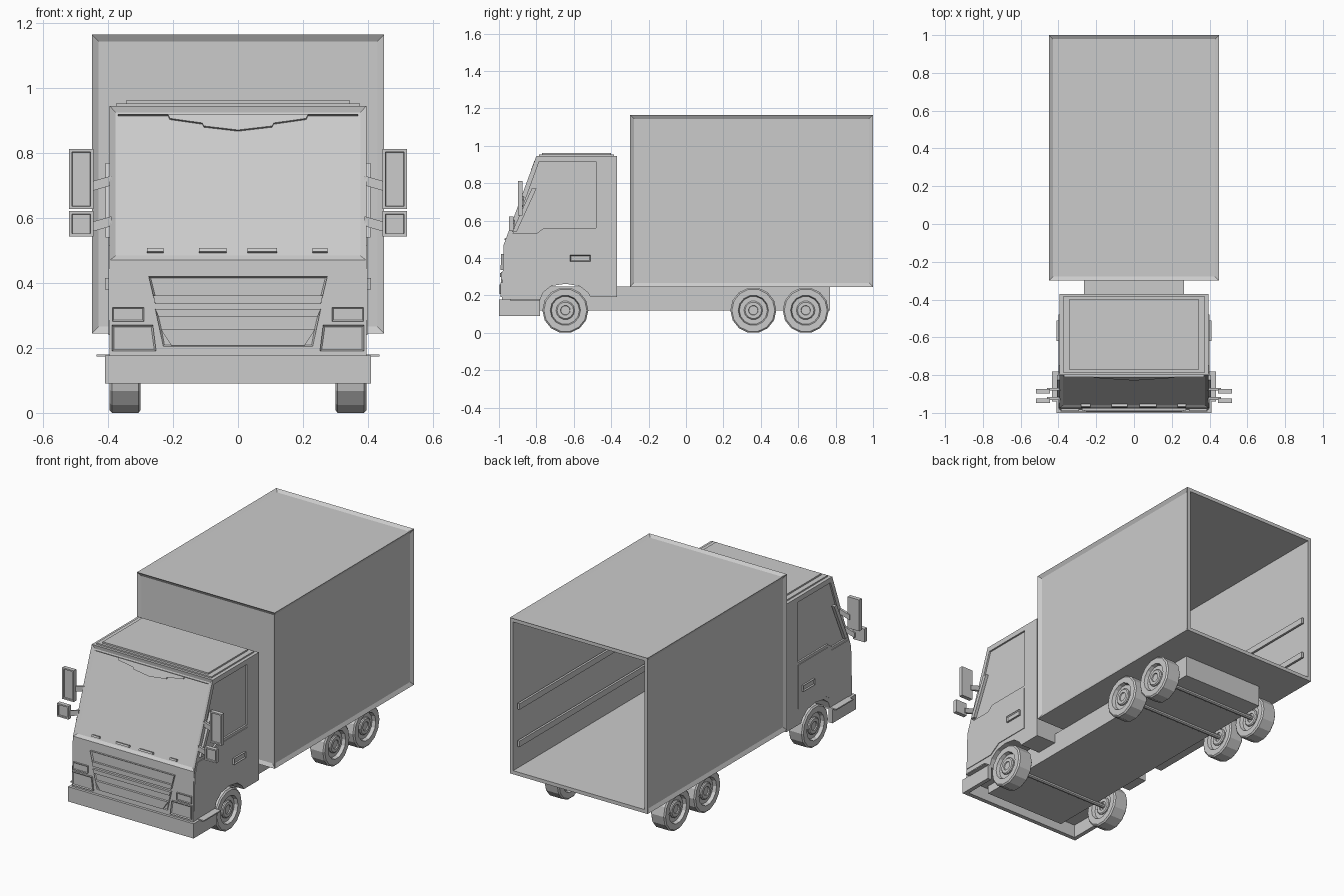
import bpy, bmesh, math
from mathutils import Matrix

if "Cube" in bpy.data.objects:
    bpy.data.objects.remove(bpy.data.objects["Cube"])

# Local frames: profile (x, y) plus extrusion direction z
SIDE = Matrix(((0, 0, 1, 0), (1, 0, 0, 0), (0, 1, 0, 0), (0, 0, 0, 1)))    # (y, z) extruded in +x
FRONT = Matrix(((1, 0, 0, 0), (0, 0, -1, 0), (0, 1, 0, 0), (0, 0, 0, 1)))  # (x, z) extruded in -y
TOP = Matrix.Identity(4)                                                   # (x, y) extruded in +z
L = math.hypot(.175, .475)
c, s = .475 / L, .175 / L
GLASS = Matrix(((1, 0, 0, 0), (0, s, -c, -.975), (0, c, s, .47), (0, 0, 0, 1)))  # windscreen plane


def finish(name, bm, mirror=False):
    bmesh.ops.recalc_face_normals(bm, faces=bm.faces)
    me = bpy.data.meshes.new(name)
    bm.to_mesh(me)
    bm.free()
    ob = bpy.data.objects.new(name, me)
    bpy.context.collection.objects.link(ob)
    if mirror:
        ob.modifiers.new("mirror", 'MIRROR')
    return ob


def prism_bm(pts, frame, lo, hi, insets=(), both=False):
    bm = bmesh.new()
    base = bm.faces.new([bm.verts.new((x, y, lo)) for x, y in pts])
    ext = bmesh.ops.extrude_face_region(bm, geom=[base], use_keep_orig=True)
    for v in [g for g in ext['geom'] if isinstance(g, bmesh.types.BMVert)]:
        v.co.z = hi
    cap = [g for g in ext['geom'] if isinstance(g, bmesh.types.BMFace)][0]
    bmesh.ops.recalc_face_normals(bm, faces=bm.faces)
    for f in ([cap, base] if both else [cap]):
        for t, d in insets:
            bmesh.ops.inset_region(bm, faces=[f], thickness=t, depth=d)
    bmesh.ops.transform(bm, matrix=frame, verts=bm.verts)
    return bm


def prism(name, pts, frame, lo, hi, insets=(), mirror=False, both=False):
    return finish(name, prism_bm(pts, frame, lo, hi, insets, both), mirror)


def rect(x0, x1, y0, y1):
    return [(x0, y0), (x1, y0), (x1, y1), (x0, y1)]


def box(name, x0, x1, y0, y1, z0, z1, mirror=False):
    return prism(name, rect(x0, x1, y0, y1), TOP, z0, z1, mirror=mirror)


def ring(cy, cz, r, n):
    return [(cy + r * math.sin((i + .5) * math.tau / n), cz - r * math.cos((i + .5) * math.tau / n))
            for i in range(n)]


def sym(half):
    return half + [(-x, y) for x, y in reversed(half) if abs(x) > 1e-6]


# Cargo box: framed panels outside, open and hollow at the rear
bm = prism_bm(rect(-.45, .45, -.30, 1.0), TOP, .245, 1.165)
bm.normal_update()
rear = [f for f in bm.faces if f.normal.y > .9]
panels = [f for f in bm.faces if f.normal.y < .9 and f.normal.z > -.9]
bmesh.ops.inset_individual(bm, faces=panels, thickness=.03, depth=-.012)
bmesh.ops.inset_region(bm, faces=rear, thickness=.03)
hole = bmesh.ops.extrude_face_region(bm, geom=rear)
bmesh.ops.translate(bm, vec=(0, -1.27, 0),
                    verts=[g for g in hole['geom'] if isinstance(g, bmesh.types.BMVert)])
bmesh.ops.delete(bm, geom=[f for f in rear if f.is_valid], context='FACES')
finish("cargo_box", bm)
for i, z in enumerate((.40, .62)):
    box(f"cargo_rail_{i}", .408, .421, -.27, .97, z, z + .035, mirror=True)

# Chassis
box("chassis", -.265, .265, -.95, .77, .12, .247)

# Cab body with wheel arch and recessed windscreen
profile = [(-.37, .19), (-.37, .945), (-.80, .945), (-.975, .47), (-.985, .175), (-.78, .175),
           (-.765, .215), (-.72, .25), (-.645, .262), (-.57, .25), (-.525, .215), (-.51, .19)]
bm = prism_bm(profile, SIDE, -.395, .395)
bm.normal_update()
screen = [f for f in bm.faces if f.normal.y < -.5 and f.normal.z > .2]
bmesh.ops.inset_region(bm, faces=screen, thickness=.026, depth=-.01)
cab = finish("cab", bm)

# Side windows cut slightly into the cab
window = [(-.48, .915), (-.785, .915), (-.925, .53), (-.80, .53), (-.76, .56), (-.48, .56)]
for sx in (-1, 1):
    cutter = prism("window_cutter", window, SIDE, sx * .385, sx * .45)
    cutter.hide_render = True
    cutter.hide_set(True)
    m = cab.modifiers.new("window", 'BOOLEAN')
    m.operation, m.solver, m.object = 'DIFFERENCE', 'EXACT', cutter

# Doors, handles and roof panel
prism("door", [(-.48, .545), (-.75, .545), (-.79, .515), (-.95, .515), (-.972, .44), (-.978, .24),
               (-.77, .24), (-.70, .285), (-.48, .285)], SIDE, .39, .399, mirror=True)
prism("door_handle", rect(-.62, -.51, .38, .415), SIDE, .395, .41, [(.008, -.006)], mirror=True)
box("roof_panel", -.375, .375, -.785, -.385, .94, .953)
box("roof_panel_top", -.345, .345, -.77, -.40, .95, .962)

# Sun visor and wipers on the windscreen
prism("sun_visor", sym([(.37, .479), (.37, .477), (.215, .477), (.21, .465), (.11, .45), (.105, .44),
                        (0, .427)])[:-1] + [(-.37, .479)], GLASS, -.011, .001)
for x0, x1 in ((.03, .12), (.23, .275)):
    prism("wiper_right", rect(x0, x1, .027, .038), GLASS, -.012, .006)
for x0, x1 in ((-.28, -.23), (-.12, -.035)):
    prism("wiper_left", rect(x0, x1, .027, .038), GLASS, -.012, .006)

# Grille and headlights
prism("upper_grille", sym([(.275, .42), (.255, .335)]), FRONT, .965, .988, [(.008, -.008)])
prism("upper_grille_bar", sym([(.261, .362), (.255, .335)]), FRONT, .965, .992)
prism("lower_grille", sym([(.255, .32), (.23, .205)]), FRONT, .965, .988, [(.008, -.006)])
prism("lower_grille_bar", sym([(.255, .32), (.245, .297)]), FRONT, .965, .994)
prism("lower_grille_slat", sym([(.238, .258), (.205, .207)]), FRONT, .965, .996)
prism("headlight", [(.252, .19), (.388, .19), (.388, .27), (.262, .27)], FRONT, .965, .993,
      [(.008, -.005)], mirror=True)
prism("indicator", rect(.29, .387, .282, .325), FRONT, .965, .99, [(.006, -.004)], mirror=True)

# Hollow U-shaped bumper with side steps
prism("bumper", [(-.41, -.78), (-.41, -1), (.41, -1), (.41, -.78),
                 (.385, -.78), (.385, -.975), (-.385, -.975), (-.385, -.78)], TOP, .09, .177)
box("bumper_top", -.41, .41, -1.0, -.78, .168, .177)
box("side_step", .39, .435, -.94, -.78, .173, .18, mirror=True)

# Mirrors with brackets and arms
for name, y, z0, z1, za in (("upper_mirror", .885, .627, .812, .70), ("lower_mirror", .935, .543, .621, .575)):
    prism(name, rect(.445, .52, z0, z1), FRONT, y - .012, y + .012, [(.012, 0), (.002, -.006)], mirror=True)
    prism(name + "_arm", [(.39, za), (.46, za - .02), (.46, za + .01), (.39, za + .03)],
          FRONT, y - .018, y - .004, mirror=True)
prism("mirror_bracket", [(-.80, .77), (-.825, .77), (-.93, .54), (-.905, .54)], SIDE, .39, .408, mirror=True)

# Wheels, hubs and axles
for i, y in enumerate((-.645, .36, .64)):
    prism(f"wheel_{i}", ring(y, .12, .123, 14), SIDE, .307, .388,
          [(.008, .007), (.034, 0), (.006, -.02)], mirror=True, both=True)
    prism(f"hub_{i}", ring(y, .12, .05, 14), SIDE, .315, .382, [(.006, .005), (.018, 0), (.002, -.006)],
          mirror=True, both=True)
    prism(f"axle_{i}", ring(y, .12, .014, 10), SIDE, -.35, .35)
